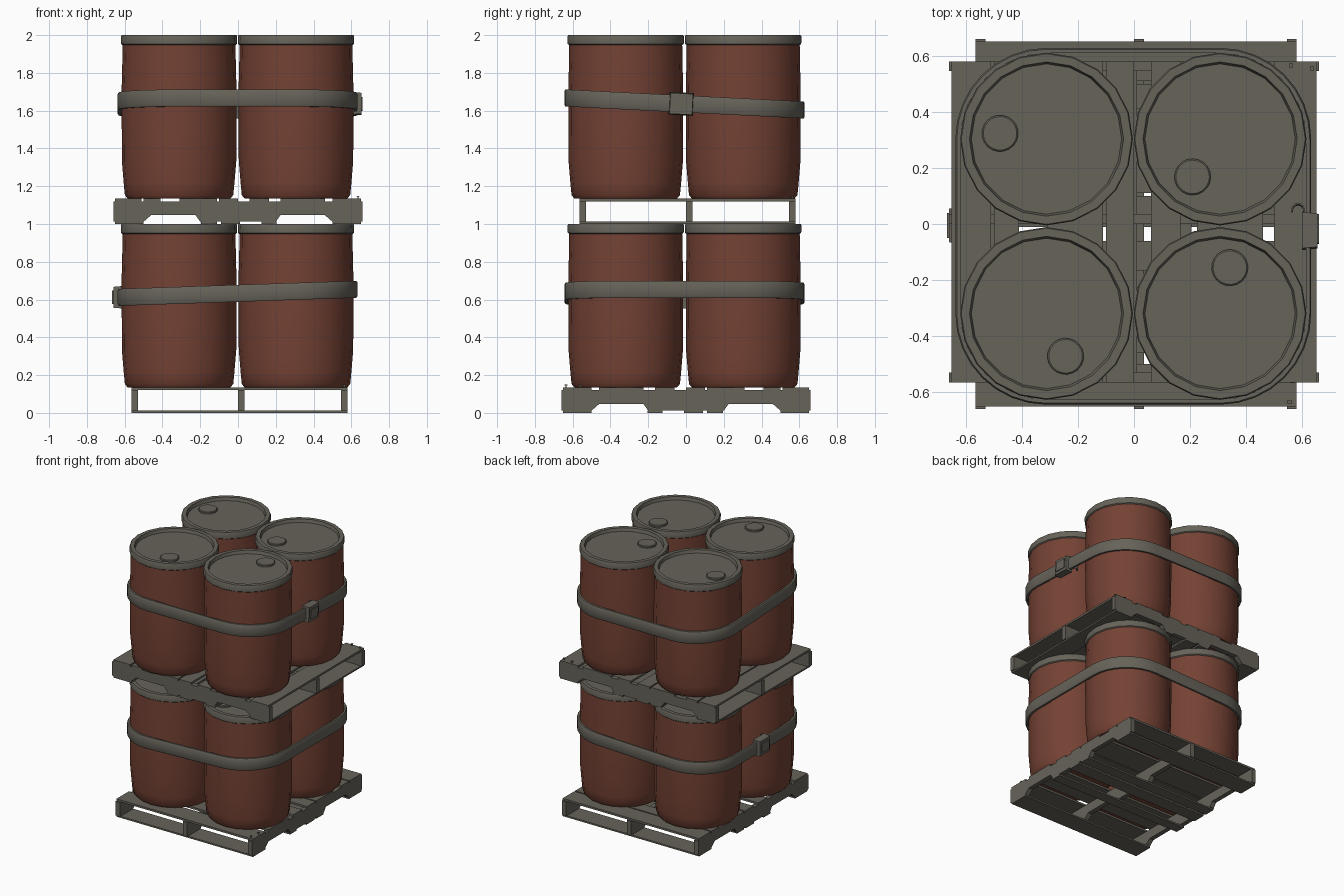
import bpy, bmesh
from math import cos, sin, pi, radians
from mathutils import Matrix, Vector

cube = bpy.data.objects.get("Cube")
if cube:
    bpy.data.objects.remove(cube)


def material(name, rgb):
    m = bpy.data.materials.new(name)
    m.use_nodes = True
    m.diffuse_color = (*rgb, 1)
    m.node_tree.nodes["Principled BSDF"].inputs["Base Color"].default_value = (*rgb, 1)
    return m


GREY = material("weathered grey", (0.135, 0.125, 0.102))
RUST = material("rust brown", (0.175, 0.054, 0.034))


def finish(bm, name, mats, smooth=False, matrix=None):
    if matrix:
        bm.transform(matrix)
    bmesh.ops.recalc_face_normals(bm, faces=bm.faces)
    mesh = bpy.data.meshes.new(name)
    bm.to_mesh(mesh)
    bm.free()
    obj = bpy.data.objects.new(name, mesh)
    bpy.context.collection.objects.link(obj)
    for m in mats:
        mesh.materials.append(m)
    if smooth:
        bpy.ops.object.select_all(action='DESELECT')
        obj.select_set(True)
        bpy.context.view_layer.objects.active = obj
        bpy.ops.object.shade_smooth_by_angle(angle=radians(35))
    return obj


def add_box(bm, x, y, z):
    size = [b - a for a, b in (x, y, z)]
    mid = [(a + b) / 2 for a, b in (x, y, z)]
    bmesh.ops.create_cube(bm, size=1, matrix=Matrix.Translation(mid) @ Matrix.Diagonal((*size, 1)))


def add_lathe(bm, profile, sides):
    """Spin (radius, height) points around z, capping both ends."""
    rings = [[bm.verts.new((r * cos(2 * pi * i / sides), r * sin(2 * pi * i / sides), z))
              for i in range(sides)] for r, z in profile]
    for a, b in zip(rings, rings[1:]):
        for i in range(sides):
            j = (i + 1) % sides
            bm.faces.new((a[i], a[j], b[j], b[i]))
    bm.faces.new(rings[0])
    bm.faces.new(rings[-1])


def add_extrusion(bm, outline, x0, x1):
    """Extrude a (y, z) outline along x."""
    face = bm.faces.new([bm.verts.new((x0, y, z)) for y, z in outline])
    out = bmesh.ops.extrude_face_region(bm, geom=[face])
    moved = [v for v in out["geom"] if isinstance(v, bmesh.types.BMVert)]
    bmesh.ops.translate(bm, verts=moved, vec=(x1 - x0, 0, 0))


# Pallet layout
LEFT, RIGHT = -0.565, 0.58
DECK = [(-0.65, -0.50), (-0.46, -0.225), (-0.165, -0.06), (0, 0.10),
        (0.11, 0.31), (0.41, 0.50), (0.51, 0.65)]
BASE = [(-0.65, -0.50), (-0.205, -0.125), (-0.01, 0.09), (0.11, 0.195), (0.50, 0.65)]
NOTCH = [(0.20, 0.012), (0.225, 0.047), (0.46, 0.047), (0.50, 0.012)]


def pallet(label, place):
    # Boards
    bm = bmesh.new()
    for span in DECK:
        add_box(bm, (LEFT, RIGHT), span, (0.120, 0.135))
    finish(bm, label + "_pallet_deck", [GREY], matrix=place)
    bm = bmesh.new()
    for span in BASE:
        add_box(bm, (LEFT, RIGHT), span, (0, 0.012))
    finish(bm, label + "_pallet_base", [GREY], matrix=place)
    # Notched stringers
    half = NOTCH + [(0.66, 0.012), (0.66, 0.120)]
    outline = half + [(-y, z) for y, z in reversed(half)]
    bm = bmesh.new()
    for x in (LEFT, 0, RIGHT - 0.035):
        add_extrusion(bm, outline, x, x + 0.035)
    finish(bm, label + "_pallet_stringers", [GREY], matrix=place)
    # Loose nails
    bm = bmesh.new()
    for x, y in ((0.555, -0.635), (0.565, -0.56)):
        add_box(bm, (x - 0.003, x + 0.003), (y - 0.003, y + 0.003), (0.13, 0.148))
        add_box(bm, (x - 0.007, x + 0.007), (y - 0.007, y + 0.007), (0.146, 0.149))
    finish(bm, label + "_pallet_nails", [GREY], matrix=place)


BODY = [(0.272, 0), (0.287, 0.018), (0.293, 0.08), (0.303, 0.20), (0.304, 0.58),
        (0.300, 0.74), (0.299, 0.82)]
LID = [(0.299, 0.812), (0.307, 0.818), (0.308, 0.858), (0.304, 0.865), (0.275, 0.865),
       (0.268, 0.842)]


def barrel(label, place, bung_angle):
    bm = bmesh.new()
    add_lathe(bm, BODY, 20)
    finish(bm, label + "_body", [RUST], True, place)
    bm = bmesh.new()
    add_lathe(bm, LID, 20)
    finish(bm, label + "_lid", [GREY], True, place)
    # Bung cap on the recessed lid
    bm = bmesh.new()
    add_lathe(bm, [(0.065, 0.835), (0.065, 0.852), (0.06, 0.856)], 20)
    offset = Matrix.Rotation(bung_angle, 4, 'Z') @ Matrix.Translation((0.167, 0, 0))
    finish(bm, label + "_bung", [GREY], True, place @ offset)


CENTRES = [("back_left", 0.307, 0.303), ("back_right", -0.312, 0.303),
           ("front_right", -0.312, -0.319), ("front_left", 0.307, -0.319)]


def strap(label, height, slope_x, slope_y):
    """Band wrapped around the four barrels, tilted by the two slopes."""
    path = []
    for k, (_, cx, cy) in enumerate(CENTRES):
        for i in range(9):
            a = (k + i / 8) * pi / 2
            path.append((Vector((cx, cy, 0)), Vector((cos(a), sin(a), 0))))
    bm = bmesh.new()
    rings = []
    for c, d in path:
        ring = []
        for r, h in ((0.306, -0.045), (0.32, -0.045), (0.325, -0.036),
                     (0.325, 0.036), (0.32, 0.045), (0.306, 0.045)):
            p = c + d * r
            p.z = height + h + slope_x * p.x + slope_y * p.y
            ring.append(bm.verts.new(p))
        rings.append(ring)
    for a, b in zip(rings, rings[1:] + rings[:1]):
        for i in range(len(a)):
            j = (i + 1) % len(a)
            bm.faces.new((a[i], a[j], b[j], b[i]))
    finish(bm, label + "_strap", [GREY], True)


def buckle(label, place):
    bm = bmesh.new()
    add_box(bm, (-0.03, 0.024), (-0.065, 0.065), (-0.06, 0.06))
    for v in bm.verts:
        if v.co.x > 0:
            v.co.y *= 0.92
            v.co.z *= 0.92
    add_box(bm, (0.018, 0.03), (-0.045, 0.045), (-0.035, 0.035))
    finish(bm, label + "_buckle", [GREY], matrix=place)
    # Loose strap end curling behind the buckle
    bm = bmesh.new()
    outer, inner = [], []
    for i in range(9):
        a = radians(-20 + i * 27)
        outer.append((-0.045 + 0.024 * cos(a), 0.075 + 0.024 * sin(a)))
        inner.append((-0.045 + 0.018 * cos(a), 0.075 + 0.018 * sin(a)))
    low = [bm.verts.new((x, y, -0.04)) for x, y in outer + inner[::-1]]
    top = [bm.verts.new((v.co.x, v.co.y, 0.04)) for v in low]
    n = len(low)
    for i in range(n):
        j = (i + 1) % n
        bm.faces.new((low[i], low[j], top[j], top[i]))
    for ring in (low, top):
        for i in range(n // 2 - 1):
            bm.faces.new((ring[i], ring[i + 1], ring[n - 2 - i], ring[n - 1 - i]))
    finish(bm, label + "_strap_end", [GREY], matrix=place)


# Two stacked tiers, the upper pallet turned a quarter
TIERS = [("lower", 0, 0, (330, 320, 80, 225)), ("upper", 1, pi / 2, (234, 173, 294, 78))]
for label, z, turn, bungs in TIERS:
    pallet(label, Matrix.Translation((0, 0, z)) @ Matrix.Rotation(turn, 4, 'Z'))
    for (spot, x, y), angle in zip(CENTRES, bungs):
        barrel(f"{label}_{spot}_barrel", Matrix.Translation((x, y, z + 0.135)), radians(angle))

strap("lower", 0.633, 0.034, 0)
strap("upper", 1.635, 0, -0.05)
buckle("lower", Matrix.Translation((-0.636, -0.005, 0.612)) @ Matrix.Rotation(pi, 4, 'Z'))
buckle("upper", Matrix.Translation((0.63, -0.025, 1.636)) @ Matrix.Rotation(radians(-3), 4, 'X'))
